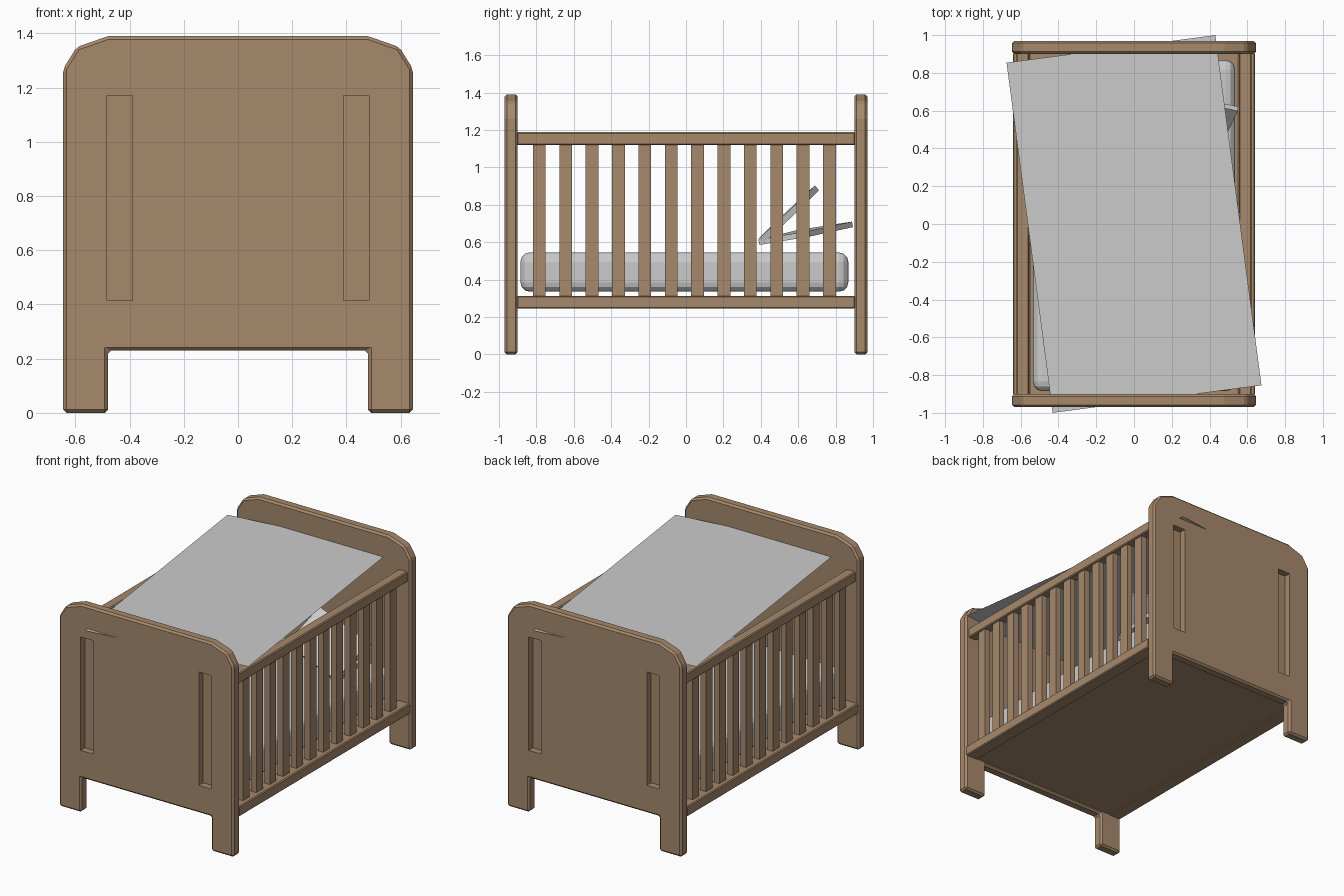
import bpy, bmesh, math
from mathutils import Vector

if "Cube" in bpy.data.objects:
    bpy.data.objects.remove(bpy.data.objects["Cube"])

wood = bpy.data.materials.new("brown_wood")
wood.diffuse_color = (0.38, 0.25, 0.15, 1)
wood.use_nodes = True
wood.node_tree.nodes["Principled BSDF"].inputs["Base Color"].default_value = wood.diffuse_color


def add_object(name, bm, mat=None):
    bmesh.ops.recalc_face_normals(bm, faces=bm.faces)
    mesh = bpy.data.meshes.new(name)
    bm.to_mesh(mesh)
    bm.free()
    obj = bpy.data.objects.new(name, mesh)
    bpy.context.collection.objects.link(obj)
    if mat:
        mesh.materials.append(mat)
    return obj


def bevel(obj, width, segments=1):
    mod = obj.modifiers.new("bevel", 'BEVEL')
    mod.width, mod.segments = width, segments
    mod.limit_method = 'ANGLE'


def box(name, x, y, z, mat=wood, width=0.0, segments=1):
    bm = bmesh.new()
    bmesh.ops.create_cube(bm, size=1)
    for v in bm.verts:
        v.co = [lo + (c + 0.5) * (hi - lo) for c, (lo, hi) in zip(v.co, (x, y, z))]
    obj = add_object(name, bm, mat)
    if width:
        bevel(obj, width, segments)
    return obj


def slab(name, corners, thickness):
    bm = bmesh.new()
    bm.faces.new([bm.verts.new(c) for c in corners])
    obj = add_object(name, bm)
    if thickness:
        mod = obj.modifiers.new("thickness", 'SOLIDIFY')
        mod.thickness, mod.offset = thickness, 0
    return obj


# End panels: legs, arch and clipped top corners, with two sunken slots
half = [(0.48, 0.23), (0.48, 0), (0.645, 0), (0.645, 1.27), (0.595, 1.35), (0.48, 1.39)]
outline = half + [(-x, z) for x, z in reversed(half)]
for name, s in (("front_panel", -1), ("back_panel", 1)):
    bm = bmesh.new()
    face = bm.faces.new([bm.verts.new((x, s * 0.90, z)) for x, z in outline])
    new = bmesh.ops.extrude_face_region(bm, geom=[face])["geom"]
    bmesh.ops.translate(bm, vec=(0, s * 0.07, 0),
                        verts=[g for g in new if isinstance(g, bmesh.types.BMVert)])
    panel = add_object(name, bm, wood)
    bevel(panel, 0.012)
    for side in (-1, 1):
        cutter = box(name + "_slot_cutter", sorted((side * 0.39, side * 0.483)),
                     sorted((s * 0.925, s * 1.05)), (0.415, 1.172))
        cutter.hide_render = True
        cutter.hide_set(True)
        cut = panel.modifiers.new("slot", 'BOOLEAN')
        cut.operation, cut.object, cut.solver = 'DIFFERENCE', cutter, 'EXACT'

# Side rails and slats
for label, s in (("left", -1), ("right", 1)):
    box(label + "_top_rail", sorted((s * 0.555, s * 0.622)), (-0.905, 0.905), (1.12, 1.188), width=0.006)
    box(label + "_bottom_rail", sorted((s * 0.55, s * 0.64)), (-0.905, 0.905), (0.245, 0.313), width=0.006)
    for i in range(12):
        y = -0.784 + 0.141 * i
        box(f"{label}_slat_{i + 1}", sorted((s * 0.57, s * 0.61)),
            (y - 0.034, y + 0.034), (0.30, 1.13))

# Bed base and mattress
box("base_board", (-0.56, 0.56), (-0.905, 0.905), (0.25, 0.30))
mattress = box("mattress", (-0.535, 0.535), (-0.885, 0.868), (0.335, 0.545), None, 0.05, 3)

# Two thin tilted cushions hinged together
slab("upper_cushion", [(0.45, 0.40, 0.605), (0.55, 0.61, 0.80),
                       (0.12, 0.70, 0.89), (0.02, 0.49, 0.695)], 0.035)
slab("lower_cushion", [(0.45, 0.39, 0.60), (0.47, 0.66, 0.645),
                       (0.12, 0.89, 0.695), (0.05, 0.60, 0.65)], 0.03)

# Flat cover sheet lying slightly turned across the top
sheet = slab("cover_sheet", [(sx * 0.5575, sy * 0.935, 0)
                             for sx, sy in ((-1, -1), (1, -1), (1, 1), (-1, 1))], 0)
sheet.location.z = 1.24
sheet.rotation_euler.z = math.radians(7.5)
